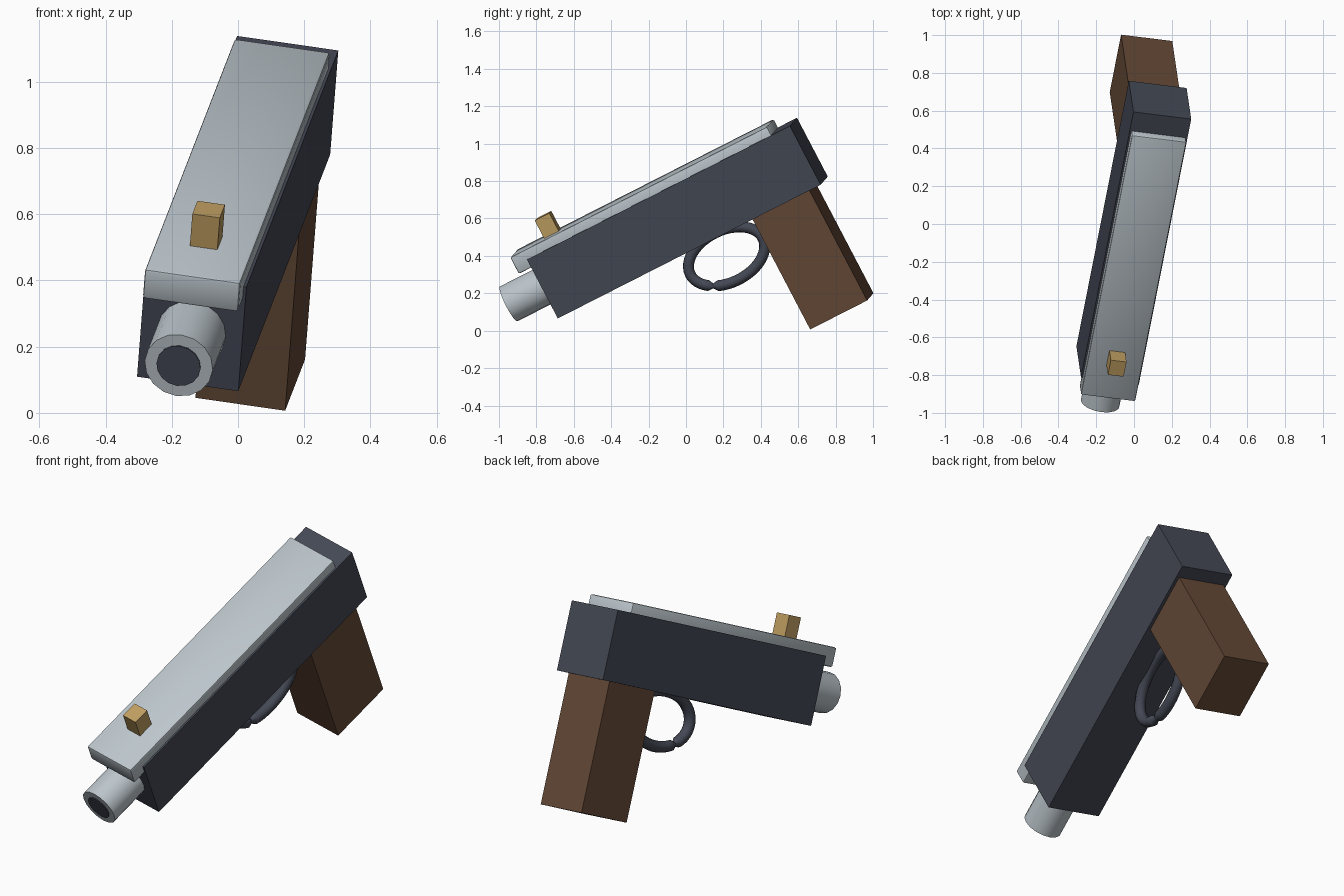
import bpy, bmesh, math
from mathutils import Matrix, Euler, Vector

if "Cube" in bpy.data.objects:
    bpy.data.objects.remove(bpy.data.objects["Cube"])

# Tilted frame shared by all parts: local x = width, y = backward, z = up
K = 0.4447
ROT = Euler([math.radians(a) for a in (26.8, 8.1, -7.1)]).to_matrix().to_4x4()
FRAME = Matrix.Translation((-0.001, -0.046, 0.602)) @ ROT @ Matrix.Scale(K, 4)


def material(name, rgb):
    m = bpy.data.materials.new(name)
    m.diffuse_color = (*rgb, 1)
    m.use_nodes = True
    m.node_tree.nodes["Principled BSDF"].inputs["Base Color"].default_value = m.diffuse_color
    return m


DARK = material("dark_metal", (0.058, 0.066, 0.09))
STEEL = material("light_steel", (0.50, 0.56, 0.60))
WOOD = material("brown_wood", (0.13, 0.067, 0.038))
BRASS = material("brass", (0.52, 0.34, 0.12))


def finish(name, mesh, mat, angle=35):
    mesh.transform(FRAME)
    mesh.materials.clear()
    mesh.materials.append(mat)
    ob = bpy.data.objects.new(name, mesh)
    bpy.context.collection.objects.link(ob)
    bpy.ops.object.select_all(action='DESELECT')
    bpy.context.view_layer.objects.active = ob
    ob.select_set(True)
    bpy.ops.object.shade_smooth_by_angle(angle=math.radians(angle))
    return ob


def box(name, lo, hi, mat, bevel=0.0):
    lo, hi = Vector(lo), Vector(hi)
    bm = bmesh.new()
    bmesh.ops.create_cube(bm, size=1, matrix=Matrix.Translation((lo + hi) / 2)
                          @ Matrix.Diagonal((*(hi - lo), 1)))
    if bevel:
        bmesh.ops.bevel(bm, geom=bm.edges[:], offset=bevel, segments=2,
                        profile=0.5, affect='EDGES')
    mesh = bpy.data.meshes.new(name)
    bm.to_mesh(mesh)
    bm.free()
    return finish(name, mesh, mat)


def rod(name, radius, y0, y1, mat, sides=16):
    bm = bmesh.new()
    bmesh.ops.create_cone(bm, cap_ends=True, segments=sides, radius1=radius,
                          radius2=radius, depth=y1 - y0,
                          matrix=Matrix.Translation((0, (y0 + y1) / 2, 0))
                          @ Matrix.Rotation(math.pi / 2, 4, 'X'))
    mesh = bpy.data.meshes.new(name)
    bm.to_mesh(mesh)
    bm.free()
    return finish(name, mesh, mat)


# Main blocks
box("body", (-0.35, -1.8, -0.4), (0.35, 1.8, 0.4), DARK)
box("slide", (-0.33, -1.975, 0.29), (0.33, 1.545, 0.515), STEEL, bevel=0.02)
box("grip", (-0.31, 0.86, -1.9), (0.31, 1.64, -0.3), WOOD)
box("front_sight", (-0.095, -1.54, 0.45), (0.095, -1.34, 0.76), BRASS)

# Barrel and its dark bore plate
rod("barrel", 0.235, -2.31, -1.5, STEEL)
rod("bore", 0.152, -2.32, -2.305, DARK)

# Oval trigger guard with a narrow joint at its lower front
curve = bpy.data.curves.new("guard_path", 'CURVE')
curve.dimensions = '3D'
curve.bevel_depth = 0.066
curve.bevel_resolution = 2
spline = curve.splines.new('POLY')
COUNT = 48
spline.points.add(COUNT - 1)
spline.use_cyclic_u = True
for i, p in enumerate(spline.points):
    a = math.radians(231) + 2 * math.pi * i / COUNT
    p.co = (0, 0.315 + 0.495 * math.cos(a), -0.68 + 0.315 * math.sin(a), 1)
    p.radius = 0.45 if i == 0 else 1.0
path = bpy.data.objects.new("guard_path", curve)
bpy.context.collection.objects.link(path)
bpy.context.view_layer.update()
guard = bpy.data.meshes.new_from_object(
    path.evaluated_get(bpy.context.evaluated_depsgraph_get()))
bpy.data.objects.remove(path)
finish("trigger_guard", guard, DARK, 60)
